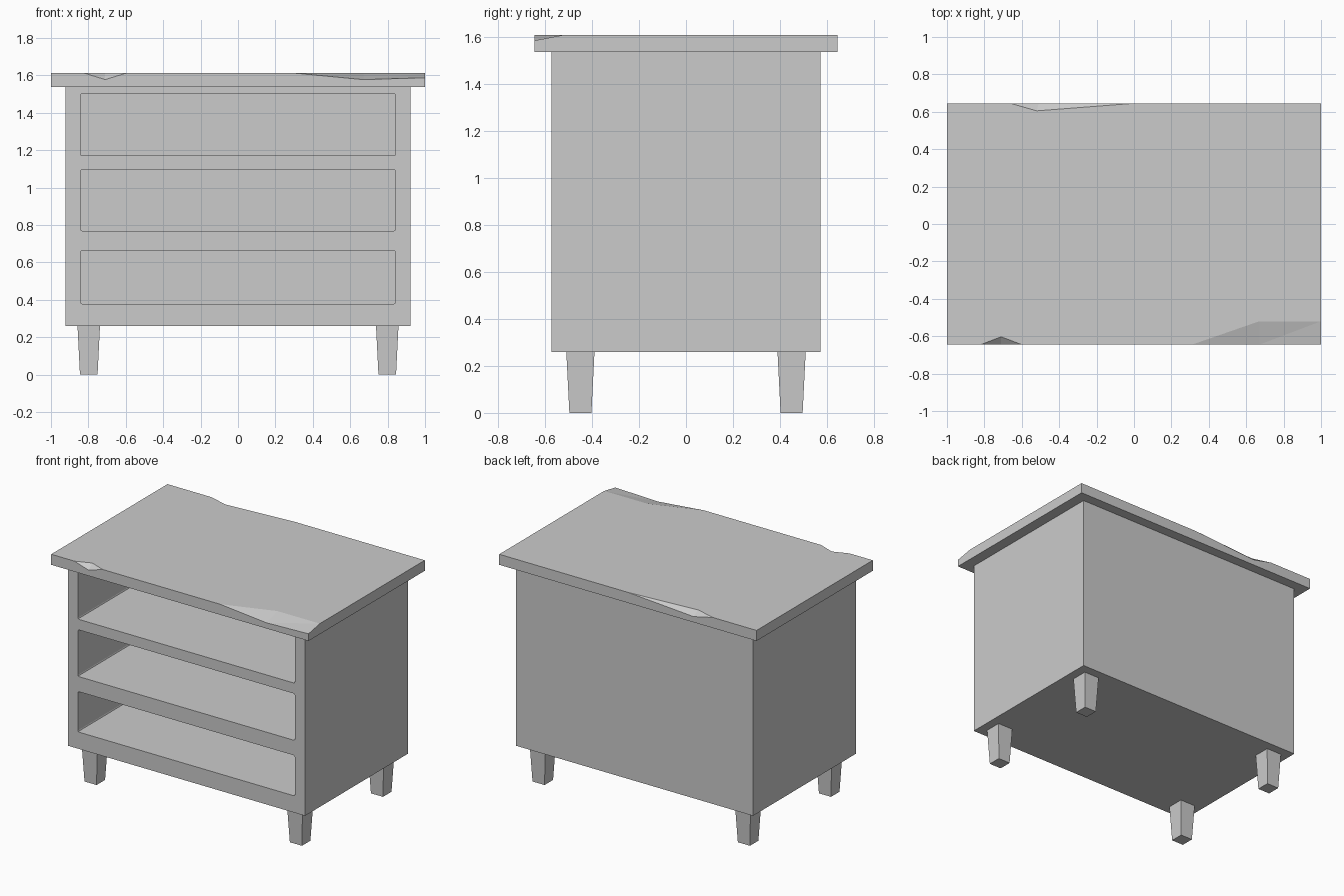
import bpy, bmesh

if "Cube" in bpy.data.objects:
    bpy.data.objects.remove(bpy.data.objects["Cube"])


def finish(name, bm):
    bmesh.ops.recalc_face_normals(bm, faces=bm.faces)
    mesh = bpy.data.meshes.new(name)
    bm.to_mesh(mesh)
    bm.free()
    ob = bpy.data.objects.new(name, mesh)
    bpy.context.collection.objects.link(ob)
    return ob


def box(name, lo, hi, round_y=0.0):
    bm = bmesh.new()
    bmesh.ops.create_cube(bm, size=1)
    for v in bm.verts:
        v.co = [lo[i] if v.co[i] < 0 else hi[i] for i in range(3)]
    if round_y:
        edges = [e for e in bm.edges
                 if abs(e.verts[0].co.y - e.verts[1].co.y) > 0.1]
        bmesh.ops.bevel(bm, geom=edges, offset=round_y, segments=2,
                        profile=0.5, affect='EDGES')
    return finish(name, bm)


def hull(name, points):
    bm = bmesh.new()
    verts = [bm.verts.new(p) for p in points]
    res = bmesh.ops.convex_hull(bm, input=verts)
    loose = [v for v in bm.verts if not v.link_faces]
    bmesh.ops.delete(bm, geom=loose, context='VERTS')
    return finish(name, bm)


def carve(target, cutter):
    cutter.hide_render = True
    mod = target.modifiers.new("cut", 'BOOLEAN')
    mod.operation = 'DIFFERENCE'
    mod.solver = 'EXACT'
    mod.object = cutter
    bpy.context.view_layer.objects.active = target
    bpy.ops.object.modifier_apply(modifier=mod.name)
    bpy.data.objects.remove(cutter)


# Cabinet body with three open compartments
body = box("cabinet_body", (-0.922, -0.573, 0.26), (0.922, 0.573, 1.537))
for z0, z1 in ((0.378, 0.662), (0.768, 1.096), (1.17, 1.502)):
    carve(body, box("compartment_cutter", (-0.843, -0.7, z0),
                    (0.843, 0.495, z1), round_y=0.01))

# Worn top board
TOP, EDGE = 1.611, 0.645
board = box("top_board", (-1, -EDGE, 1.537), (1, EDGE, TOP))

# Small chip at the front left edge
carve(board, hull("front_left_chip", [
    (-0.82, -EDGE, TOP), (-0.60, -EDGE, TOP), (-0.71, -0.603, TOP),
    (-0.71, -EDGE, 1.577), (-0.71, -0.70, 1.70)]))

# Long chip at the back edge
carve(board, hull("back_chip", [
    (-0.66, EDGE, TOP), (0.0, EDGE, TOP), (-0.52, 0.605, TOP),
    (-0.51, EDGE, 1.577), (-0.51, 0.70, 1.70)]))

# Broad chip over the front right corner
carve(board, hull("front_right_chip", [
    (0.31, -EDGE, TOP), (0.67, -EDGE, 1.577), (1, -EDGE, 1.587),
    (0.95, -0.605, 1.602), (1, -0.52, TOP), (0.67, -0.52, TOP),
    (1, -EDGE, TOP), (1.05, -0.70, 1.70)]))

# Four tapered square legs
for side, sx in (("left", -1), ("right", 1)):
    for end, sy in (("front", -1), ("back", 1)):
        hull(f"{end}_{side}_leg", [
            (sx * 0.798 + dx * r, sy * 0.45 + dy * r, z)
            for r, z in ((0.047, 0.0), (0.06, 0.26))
            for dx in (-1, 1) for dy in (-1, 1)])
